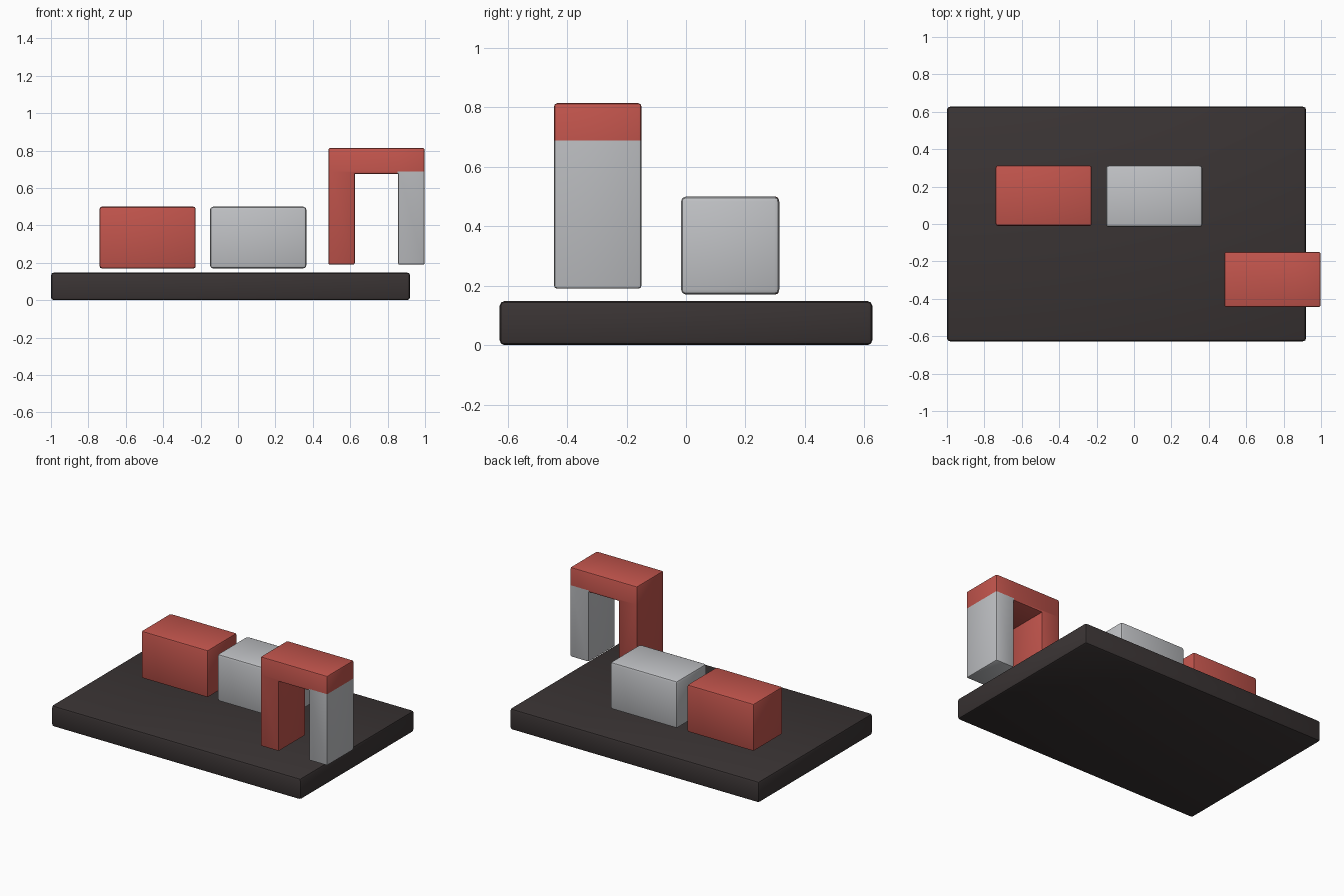
import bpy, bmesh

if "Cube" in bpy.data.objects:
    bpy.data.objects.remove(bpy.data.objects["Cube"])


def material(name, color):
    m = bpy.data.materials.new(name)
    m.diffuse_color = (*color, 1)
    m.use_nodes = True
    m.node_tree.nodes["Principled BSDF"].inputs["Base Color"].default_value = m.diffuse_color
    return m


RED = material("brick red", (0.54, 0.09, 0.073))
GREY = material("light grey", (0.53, 0.54, 0.56))
DARK = material("dark brown", (0.042, 0.034, 0.034))


def prism(name, profile, y0, y1, bevel, mats):
    """Extrude an x-z outline along y and round its edges."""
    bm = bmesh.new()
    face = bm.faces.new([bm.verts.new((x, y0, z)) for x, z in profile])
    ext = bmesh.ops.extrude_face_region(bm, geom=[face])
    verts = [g for g in ext["geom"] if isinstance(g, bmesh.types.BMVert)]
    bmesh.ops.translate(bm, verts=verts, vec=(0, y1 - y0, 0))
    bmesh.ops.recalc_face_normals(bm, faces=bm.faces[:])
    # round the outer edges, keep inside corners crisp
    edges = [e for e in bm.edges if e.is_convex]
    bmesh.ops.bevel(bm, geom=edges, offset=bevel, segments=2, profile=0.5, affect='EDGES')
    mesh = bpy.data.meshes.new(name)
    bm.to_mesh(mesh)
    bm.free()
    for m in mats:
        mesh.materials.append(m)
    obj = bpy.data.objects.new(name, mesh)
    bpy.context.collection.objects.link(obj)
    return obj


def box(name, x0, x1, y0, y1, z0, z1, bevel, mat):
    return prism(name, [(x0, z0), (x1, z0), (x1, z1), (x0, z1)], y0, y1, bevel, [mat])


# base plate
box("base_plate", -1.0, 0.92, -0.627, 0.627, 0.0, 0.148, 0.016, DARK)

# two bar magnet halves
box("red_block", -0.74, -0.226, -0.01, 0.313, 0.17, 0.50, 0.012, RED)
box("grey_block", -0.15, 0.366, -0.017, 0.314, 0.17, 0.50, 0.017, GREY)

# arch with one grey leg
arch = prism("arch", [(0.483, 0.19), (0.625, 0.19), (0.625, 0.675), (0.855, 0.675),
                      (0.855, 0.19), (0.998, 0.19), (0.998, 0.814), (0.483, 0.814)],
             -0.444, -0.15, 0.01, [RED, GREY])
bm = bmesh.new()
bm.from_mesh(arch.data)
for co, no in (((0.853, 0, 0), (1, 0, 0)), ((0, 0, 0.689), (0, 0, 1))):
    bmesh.ops.bisect_plane(bm, geom=bm.verts[:] + bm.edges[:] + bm.faces[:],
                           plane_co=co, plane_no=no)
for f in bm.faces:
    c = f.calc_center_median()
    f.material_index = int(c.x > 0.853 and c.z < 0.689)
bm.to_mesh(arch.data)
bm.free()

# smooth rounded edges, flat sides
for obj in list(bpy.context.collection.objects):
    bpy.ops.object.select_all(action='DESELECT')
    obj.select_set(True)
    bpy.context.view_layer.objects.active = obj
    bpy.ops.object.shade_smooth_by_angle(angle=0.6)
